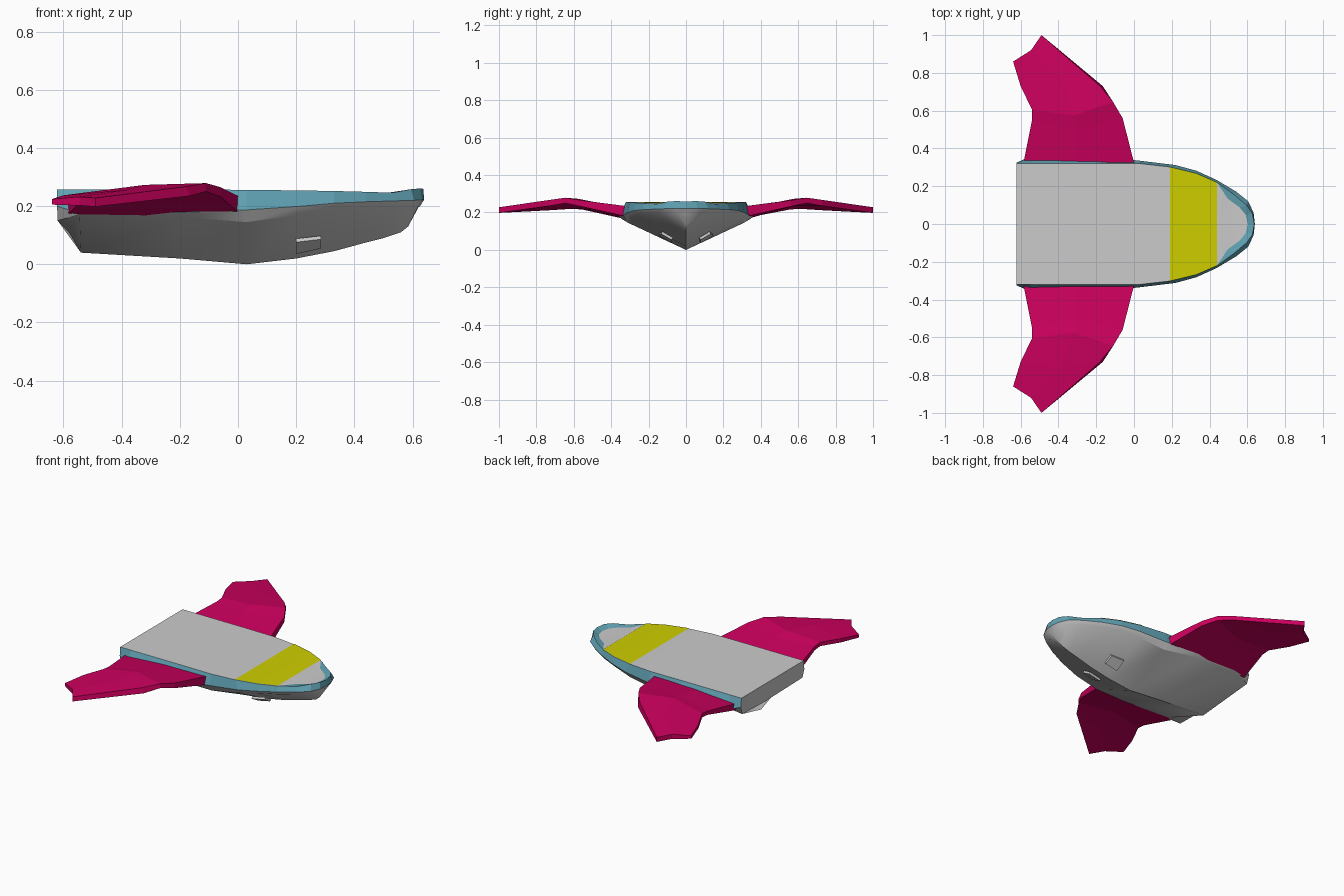
import bpy, bmesh, math

if "Cube" in bpy.data.objects:
    bpy.data.objects.remove(bpy.data.objects["Cube"])


def material(name, rgb):
    m = bpy.data.materials.new(name)
    m.diffuse_color = (*rgb, 1)
    m.use_nodes = True
    m.node_tree.nodes["Principled BSDF"].inputs["Base Color"].default_value = m.diffuse_color
    return m


BLUE = material("teal", (0.12, 0.36, 0.45))
YELLOW = material("yellow", (0.62, 0.62, 0.0))
PINK = material("crimson", (0.60, 0.0, 0.11))


def build(name, faces, mat=None, smooth=False):
    """Make an object from half-model faces, mirrored across y = 0."""
    bm = bmesh.new()
    for side in (1, -1):
        for f in faces:
            pts = []
            for x, y, z in f:
                p = (x, y * side, z)
                if p not in pts:
                    pts.append(p)
            if len(pts) > 2:
                bm.faces.new([bm.verts.new(p) for p in pts[::side]])
    bmesh.ops.remove_doubles(bm, verts=bm.verts[:], dist=0.0005)
    me = bpy.data.meshes.new(name)
    bm.to_mesh(me)
    bm.free()
    ob = bpy.data.objects.new(name, me)
    bpy.context.collection.objects.link(ob)
    if mat:
        me.materials.append(mat)
    if smooth:
        bpy.ops.object.select_all(action='DESELECT')
        ob.select_set(True)
        bpy.context.view_layer.objects.active = ob
        bpy.ops.object.shade_smooth_by_angle(angle=math.radians(25))
    return ob


def strip(a, b):
    return [(a[i], a[i + 1], b[i + 1], b[i]) for i in range(len(a) - 1)]


# Long lines of the hull, stern to bow
rail_top = [(-.622, .32, .257), (-.54, .32, .257), (-.2, .32, .257), (.03, .32, .256),
            (.19, .302, .254), (.33, .268, .252), (.44, .22, .249), (.53, .155, .246),
            (.595, .10, .258), (.627, .055, .261), (.637, 0, .259)]
rail_low = [(-.622, .325, .2), (-.56, .352, .18), (-.2, .36, .178), (.03, .335, .187),
            (.22, .312, .2), (.33, .282, .21), (.44, .232, .215), (.54, .172, .218),
            (.605, .12, .22), (.633, .06, .221), (.64, 0, .222)]
chine = [(-.62, .31, .15), (-.545, .33, .172), (-.2, .34, .163), (.03, .31, .145),
         (.2, .295, .168), (.33, .265, .19), (.44, .215, .193), (.54, .155, .196),
         (.6, .10, .198), (.62, .05, .2), (.626, 0, .2)]
keel = [(x, 0, z) for x, z in [(-.58, .11), (-.54, .04), (-.2, .02), (.03, 0), (.2, .02),
        (.33, .045), (.44, .075), (.5, .09), (.56, .11), (.585, .13), (.62, .195)]]
deck = [(x - .035, y * .87, .243) if x > .5 else (x, y, z) for x, y, z in rail_top]
centre = [(x, 0, z) for x, y, z in deck]

# Hull with deck and stern plate
transom = [(centre[0], rail_top[0], rail_low[0], chine[0], keel[0])]
build("hull", strip(centre, deck) + strip(rail_low, chine) + strip(chine, keel) + transom,
      smooth=True)

# Coloured rail around the deck
build("rail", strip(deck, rail_top) + strip(rail_top, rail_low), BLUE)

# Painted band across the deck
up = lambda line: [(x, y, z + .003) for x, y, z in line[4:7]]
build("deck_band", strip(up(centre), up(deck)), YELLOW)

# Small raised patches under the bow
bot = [(.20, .07, .048), (.285, .07, .066), (.285, .125, .098), (.20, .14, .088)]
out = [(x, y + .008, z - .012) for x, y, z in bot]
patch = [tuple(out)] + [(bot[i], bot[(i + 1) % 4], out[(i + 1) % 4], out[i]) for i in range(4)]
build("hull_patch", patch)

# Wings: sections from root to tip, each leading / middle / trailing (x, y, top z, bottom z)
sections = [
    [(0, .325, .235, .18), (-.3, .325, .232, .165), (-.585, .325, .215, .172)],
    [(-.06, .56, .265, .232), (-.3, .5, .258, .215), (-.54, .55, .24, .215)],
    [(-.11, .645, .279, .25), (-.32, .575, .273, .235), (-.54, .605, .245, .22)],
    [(-.18, .73, .267, .235), (-.38, .76, .256, .225), (-.60, .73, .237, .212)],
    [(-.49, 1.0, .228, .198), (-.545, .92, .232, .202), (-.64, .86, .224, .205)],
]
top = [[(x, y, t) for x, y, t, b in s] for s in sections]
low = [[(x + (.015 if i == 3 and j == 0 else 0), y, b) for j, (x, y, t, b) in enumerate(s)]
       for i, s in enumerate(sections)]
faces = []
for i in range(4):
    faces += [f[::-1] for f in strip(top[i + 1], top[i])]
    faces += strip(low[i + 1], low[i])
    faces.append((top[i][0], low[i][0], low[i + 1][0], top[i + 1][0]))
    faces.append((top[i][2], top[i + 1][2], low[i + 1][2], low[i][2]))
faces += strip(top[4], low[4]) + strip(low[0], top[0])
wings = build("wings", faces, PINK)
bm = bmesh.new()
bm.from_mesh(wings.data)
bmesh.ops.recalc_face_normals(bm, faces=bm.faces[:])
bm.to_mesh(wings.data)
bm.free()
